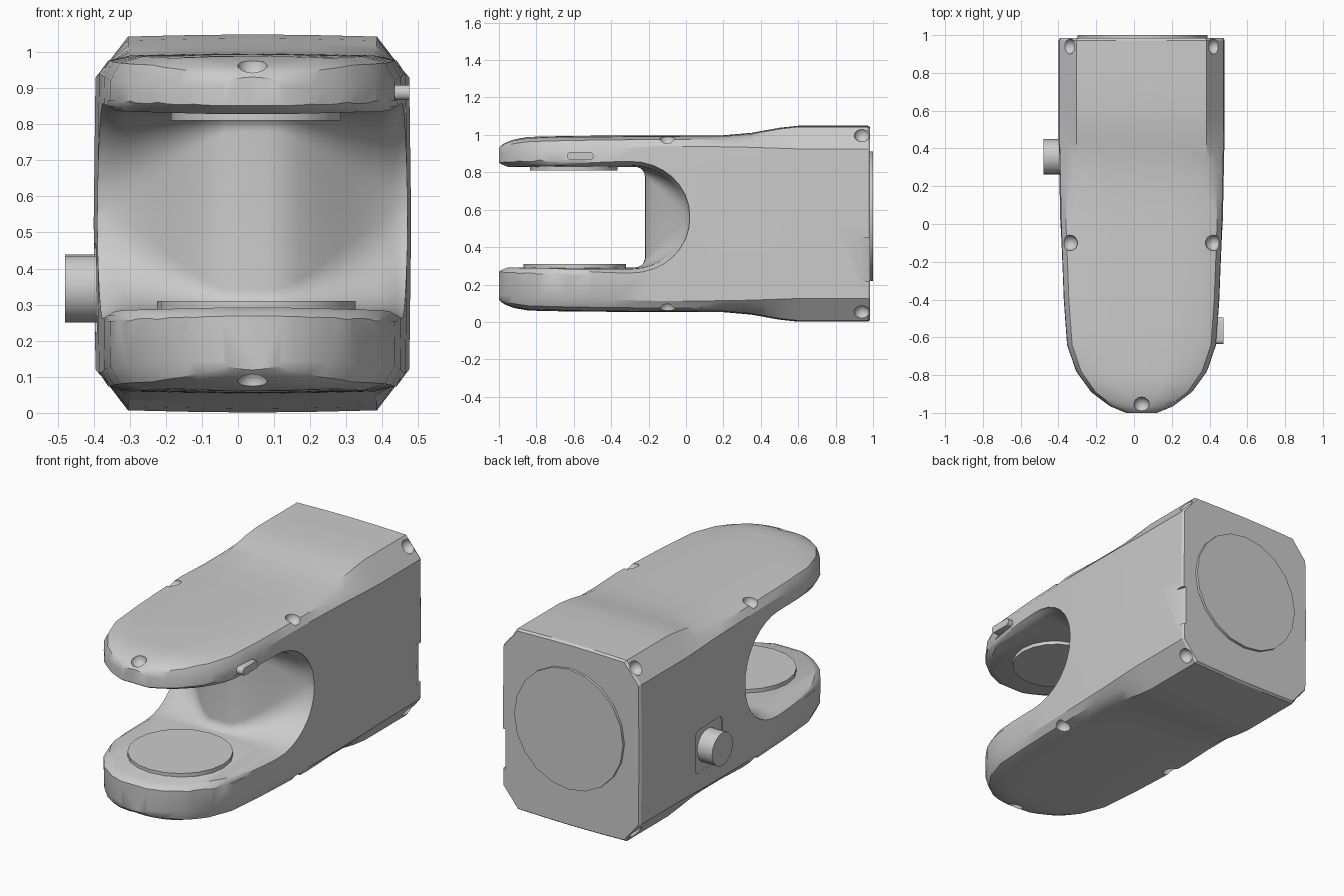
import bpy, bmesh, math
from mathutils import Matrix

if "Cube" in bpy.data.objects:
    bpy.data.objects.remove(bpy.data.objects["Cube"])

CX, CZ = 0.04, 0.525          # centre of the body across and up

# half width, roof height, shoulder height and chamfer inset along the length (y)
WIDTH = [(-1, .08), (-.965, .165), (-.89, .265), (-.78, .345), (-.64, .393),
         (-.4, .41), (0, .425), (.5, .435), (.972, .435), (.985, .427)]
ROOF = [(-1, .925), (-.98, .947), (-.94, .965), (-.85, .983), (-.6, .989), (.2, .992),
        (.35, 1.005), (.5, 1.032), (.6, 1.043), (.972, 1.043), (.985, 1.034)]
SHOULDER = [(-1, .905), (-.85, .915), (-.1, .94), (.3, .935), (.6, .925), (.985, .925)]
INSET = [(-1, .03), (-.94, .07), (-.8, .09), (.2, .09), (.6, .09), (.985, .09)]


def interp(x, table):
    if x <= table[0][0]:
        return table[0][1]
    for (a, p), (b, q) in zip(table, table[1:]):
        if x <= b:
            return p + (q - p) * (x - a) / (b - a)
    return table[-1][1]


def clamp(v):
    return max(0.0, min(1.0, v))


def finish(name, bm):
    bmesh.ops.recalc_face_normals(bm, faces=bm.faces)
    me = bpy.data.meshes.new(name)
    bm.to_mesh(me)
    bm.free()
    ob = bpy.data.objects.new(name, me)
    bpy.context.collection.objects.link(ob)
    return ob


def loft(name, rings):
    bm = bmesh.new()
    vs = [[bm.verts.new(p) for p in r] for r in rings]
    n = len(vs[0])
    for a, b in zip(vs, vs[1:]):
        for i in range(n):
            j = (i + 1) % n
            bm.faces.new((a[i], a[j], b[j], b[i]))
    bm.faces.new(vs[0])
    bm.faces.new(vs[-1])
    return finish(name, bm)


def disc(name, loc, r, depth, axis='Z', sides=20):
    bm = bmesh.new()
    rot = {'Z': Matrix(), 'Y': Matrix.Rotation(math.pi / 2, 4, 'X'),
           'X': Matrix.Rotation(math.pi / 2, 4, 'Y')}[axis]
    bmesh.ops.create_cone(bm, cap_ends=True, segments=sides, radius1=r, radius2=r,
                          depth=depth, matrix=Matrix.Translation(loc) @ rot)
    return finish(name, bm)


def box(name, loc, size, bevel=0.0):
    bm = bmesh.new()
    bmesh.ops.create_cube(bm, size=1, matrix=Matrix.Translation(loc) @ Matrix.Diagonal((*size, 1)))
    if bevel:
        es = [e for e in bm.edges if abs(e.verts[0].co.x - e.verts[1].co.x) > 1e-5]
        bmesh.ops.bevel(bm, geom=es, offset=bevel, segments=3, profile=.5, affect='EDGES')
    return finish(name, bm)


def activate(ob):
    bpy.ops.object.select_all(action='DESELECT')
    ob.select_set(True)
    bpy.context.view_layer.objects.active = ob


def cut(ob, cutter):
    cutter.hide_render = True
    m = ob.modifiers.new("cut", 'BOOLEAN')
    m.operation, m.solver, m.object = 'DIFFERENCE', 'EXACT', cutter
    activate(ob)
    bpy.ops.object.modifier_apply(modifier=m.name)
    bpy.data.objects.remove(cutter)


# Body: chamfered sections lofted from rounded nose to square rear
def section(y):
    w, zh, zs, ins = (interp(y, t) for t in (WIDTH, ROOF, SHOULDER, INSET))
    h, s = zh - CZ, min(zs, zh - .01) - CZ
    soft = clamp((.5 - y) / .5)                       # rounder shoulders toward the nose
    wt = w - ins
    mid = (w - ins * (.5 - .22 * soft), s + (h - s) * (.5 + .22 * soft))
    q = [(w + .005, 0), (w, s), mid, (wt, h), (wt * .5, h + .004), (0, h + .006)]
    right = [(u, -v) for u, v in reversed(q[1:])] + q
    left = [(-u, v) for u, v in reversed(right[1:-1])]
    return [(CX + u, y, CZ + v) for u, v in right + left]


stations = [-1, -.985, -.965, -.93, -.89, -.84, -.78, -.71, -.64, -.52, -.4, -.2, 0,
            .2, .28, .35, .43, .5, .55, .6, .8, .972, .985]
body = loft("forked_body", [section(y) for y in stations])


# Slot between the arms: web bulges forward at the centre, wide fillets at the sides
def slot_profile(x):
    u = abs(x - CX)
    s = clamp((u - .07) / .34)
    s = .5 * s + .5 * s * s * (3 - 2 * s)
    back, ry, rz = -.22 + .24 * s, .05 + .27 * s, .05 + .22 * s
    edge = .028 * clamp((u - .375) / .05)
    yn = min(-.45, interp(u, [(w, y) for y, w in WIDTH[:6]]))
    half = []
    for y, f in ((-1.3, .03), (yn - .01, .03), (yn + .015, .014), (yn + .05, 0)):
        half.append((y, -max(f, edge)))
    for i in range(9):
        a = math.pi / 2 * i / 8
        half.append((back - ry + ry * math.sin(a), rz * (1 - math.cos(a)) - edge * math.cos(a)))
    zb, zt = .292 - .008 * s, .828 + .008 * s
    return [(x, y, zb + d) for y, d in half] + [(x, y, zt - d) for y, d in reversed(half)]


us = [.04, .08, .13, .18, .23, .28, .32, .355, .38, .4, .415, .43, .6]
xs = [CX - u for u in reversed(us)] + [CX] + [CX + u for u in us]
cut(body, loft("slot_cutter", [slot_profile(x) for x in xs]))

# Screw dimples, mirrored left/right and top/bottom
for u, y, z in ((.38, -.1, .982), (-.38, -.1, .982), (.385, .94, 1.0),
                (-.385, .94, 1.0), (0, -.957, .968)):
    for zz in (z, 2 * CZ - z):
        bm = bmesh.new()
        bmesh.ops.create_uvsphere(bm, u_segments=14, v_segments=9, radius=.042,
                                  matrix=Matrix.Translation((CX + u, y, zz)))
        cut(body, finish("dimple_cutter", bm))

# Wedge notch at the rear right corner and square recess behind the button
wedge = [(.43, 1.05), (.485, .915), (.6, .915), (.6, 1.05)]
cut(body, loft("notch_cutter", [[(x, y, z) for x, y in wedge] for z in (.22, .45)]))
cut(body, box("recess_cutter", (-.41, .355, .345), (.05, .25, .25), .03))

# Joint pads, rear cover, side button and side latch
parts = [body,
         disc("lower_pad", (.05, -.595, .29), .275, .04),
         disc("upper_pad", (.05, -.6, .83), .235, .04),
         disc("rear_cover", (.045, .985, .565), .345, .03, 'Y'),
         disc("side_button", (-.425, .355, .345), .094, .11, 'X'),
         box("side_latch", (.43, -.565, .888), (.09, .14, .042), .018)]

for ob in parts:
    activate(ob)
    bpy.ops.object.shade_smooth_by_angle(angle=math.radians(30))
